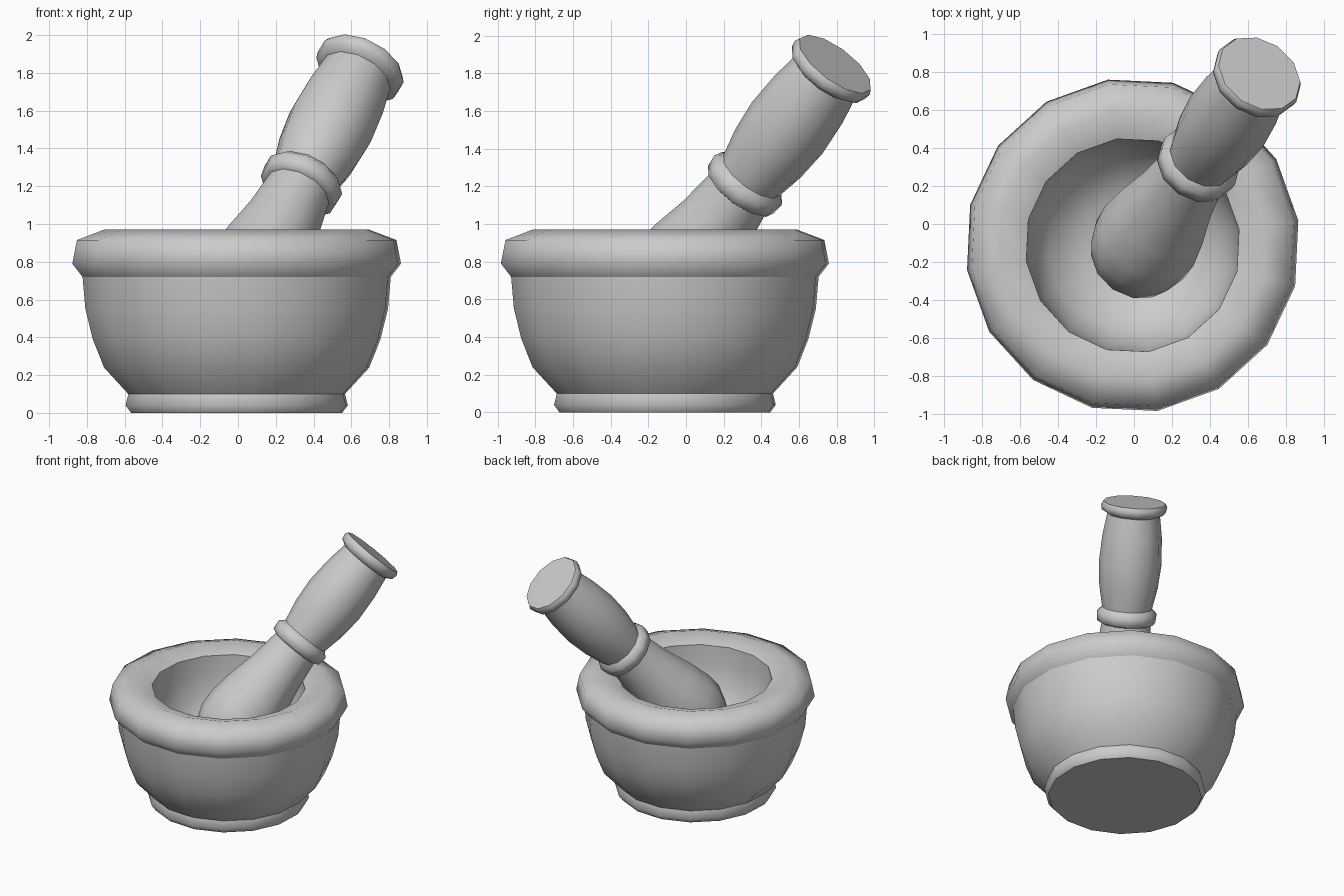
import bpy, bmesh, math
from mathutils import Vector, Matrix

cube = bpy.data.objects.get("Cube")
if cube:
    bpy.data.objects.remove(cube)

stone = bpy.data.materials.new("grey stone")
stone.use_nodes = True
GREY = (0.6, 0.6, 0.6, 1)
stone.diffuse_color = GREY
stone.node_tree.nodes["Principled BSDF"].inputs["Base Color"].default_value = GREY


def lathe(name, profile, sides, matrix, phase=0.0, sharp=()):
    """Turn (radius, height) points about local z; rings listed in sharp stay creased."""
    bm = bmesh.new()
    rings = []
    for r, h in profile:
        count = sides if r > 0 else 1
        angles = [phase + math.tau * i / sides for i in range(count)]
        rings.append([bm.verts.new((r * math.cos(a), r * math.sin(a), h)) for a in angles])
    for low, high in zip(rings, rings[1:]):
        for i in range(sides):
            j = (i + 1) % sides
            corners = [low[i % len(low)], low[j % len(low)],
                       high[j % len(high)], high[i % len(high)]]
            bm.faces.new(list(dict.fromkeys(corners)))
    for face in bm.faces:
        face.smooth = True
    for k in sharp:
        for i in range(sides):
            bm.edges.get((rings[k][i], rings[k][(i + 1) % sides])).smooth = False
    mesh = bpy.data.meshes.new(name)
    bm.to_mesh(mesh)
    bm.free()
    mesh.materials.append(stone)
    obj = bpy.data.objects.new(name, mesh)
    obj.matrix_world = matrix
    bpy.context.collection.objects.link(obj)
    return obj


# Mortar: foot, outer wall, rounded rim and hollow
bowl = Matrix.Translation((-0.007, -0.112, 0))
mortar_parts = {
    "foot": ([(0, 0), (0.565, 0), (0.595, 0.04), (0.58, 0.1)], (1,)),
    "outer_wall": ([(0.58, 0.1), (0.71, 0.24), (0.77, 0.39), (0.81, 0.55), (0.825, 0.72)], ()),
    "rim": ([(0.825, 0.72), (0.88, 0.79), (0.855, 0.915), (0.71, 0.97), (0.565, 0.92)], ()),
    "hollow": ([(0.565, 0.92), (0.56, 0.76), (0.53, 0.6), (0.45, 0.45),
                (0.28, 0.34), (0, 0.3)], ()),
}
for name, (profile, sharp) in mortar_parts.items():
    lathe(name, profile, 16, bowl, math.radians(8.5), sharp)

# Pestle: leaning axis through the middle of the collar
axis = Vector((0.377, 0.556, 0.742))
lean = Matrix.Translation((0.337, 0.316, 1.215)) @ axis.to_track_quat("Z", "Y").to_matrix().to_4x4()
pestle_parts = {
    "pestle_head": ([(0, -1.06), (0.13, -1.03), (0.225, -0.94), (0.275, -0.81), (0.28, -0.68),
                     (0.255, -0.5), (0.21, -0.29), (0.18, -0.06)], ()),
    "pestle_collar": ([(0.18, -0.06), (0.215, -0.045), (0.222, 0.025), (0.185, 0.06)], ()),
    "pestle_handle": ([(0.185, 0.06), (0.217, 0.22), (0.232, 0.4), (0.22, 0.6), (0.195, 0.765)], ()),
    "pestle_cap": ([(0.195, 0.765), (0.238, 0.79), (0.245, 0.83), (0.232, 0.855), (0, 0.855)], (3,)),
}
for name, (profile, sharp) in pestle_parts.items():
    lathe(name, profile, 12, lean, 0.0, sharp)
